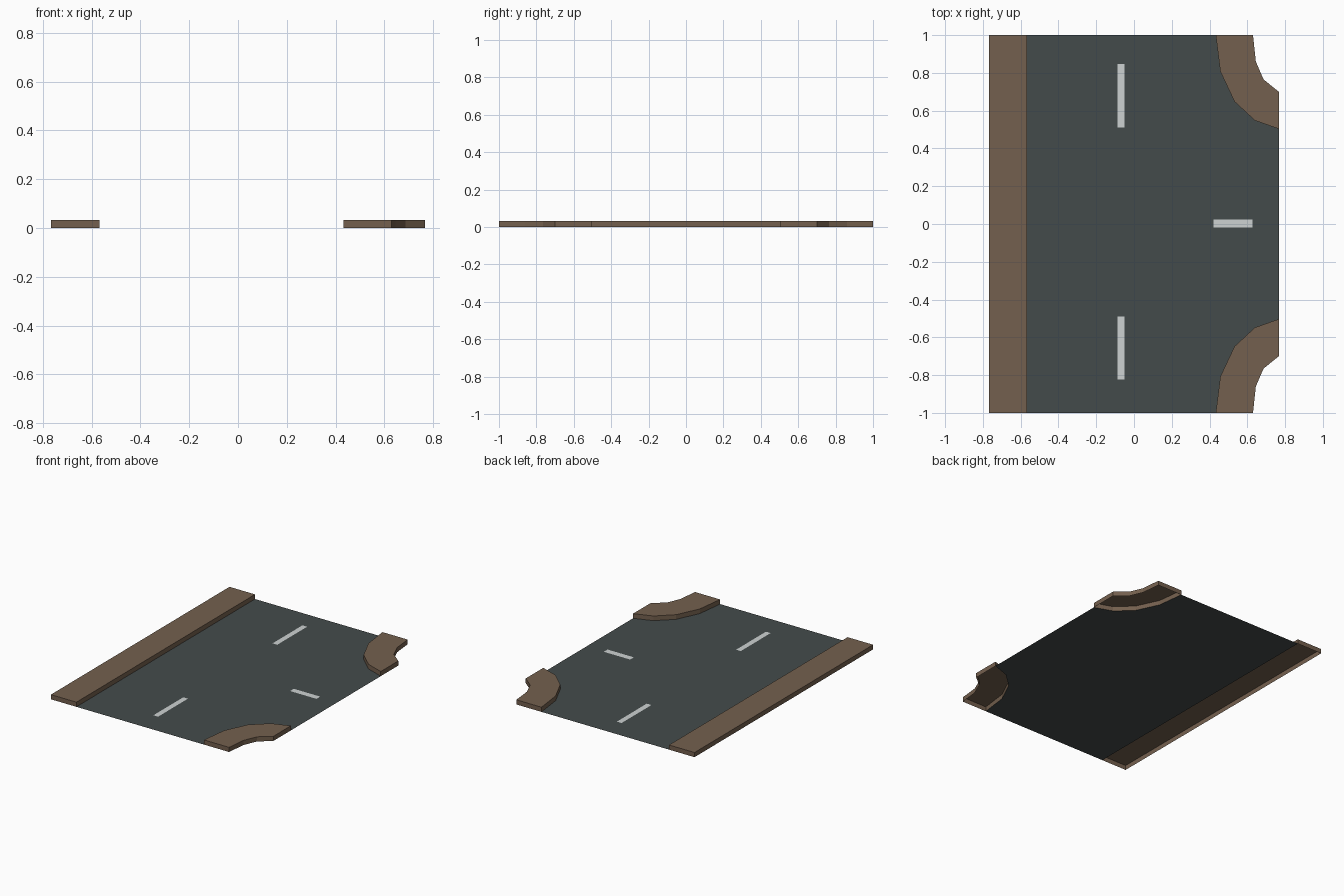
import bpy
import bmesh

if "Cube" in bpy.data.objects:
    bpy.data.objects.remove(bpy.data.objects["Cube"])

HEIGHT = 0.033   # kerb height
EDGE = 0.767     # half width of the tile
KERB_X = -0.567  # road edge along the straight pavement


def material(name, rgb):
    def linear(c):
        c /= 255
        return c / 12.92 if c <= 0.04045 else ((c + 0.055) / 1.055) ** 2.4
    m = bpy.data.materials.new(name)
    m.diffuse_color = (*[linear(c) for c in rgb], 1)
    m.use_nodes = True
    m.node_tree.nodes["Principled BSDF"].inputs["Base Color"].default_value = m.diffuse_color
    return m


asphalt = material("asphalt", (68, 75, 75))
paving = material("brown paving", (116, 96, 78))
paint = material("road paint", (205, 210, 210))


def slab(name, outline, mat, z, walls=False):
    """Flat outline (counter-clockwise) at height z, with optional walls to the ground."""
    bm = bmesh.new()
    top = [bm.verts.new((x, y, z)) for x, y in outline]
    bm.faces.new(top)
    if walls:
        low = [bm.verts.new((x, y, 0)) for x, y in outline]
        n = len(top)
        for i in range(n):
            j = (i + 1) % n
            bm.faces.new((low[i], low[j], top[j], top[i]))
    mesh = bpy.data.meshes.new(name)
    bm.to_mesh(mesh)
    bm.free()
    mesh.materials.append(mat)
    obj = bpy.data.objects.new(name, mesh)
    bpy.context.collection.objects.link(obj)
    return obj


def rect(x0, x1, y0, y1):
    return [(x0, y0), (x1, y0), (x1, y1), (x0, y1)]


# Corner curves at the back; the front ones are mirrored in y
kerb = [(0.433, 1), (0.457, 0.807), (0.532, 0.648), (0.64, 0.548), (EDGE, 0.503)]
back = [(EDGE, 0.70), (0.686, 0.765), (0.645, 0.86), (0.63, 1)]
kerb_front = [(x, -y) for x, y in kerb]
corner = kerb + back
corner_front = [(x, -y) for x, y in reversed(corner)]

# Road surface, cut round the corner pavements
slab("road", [(KERB_X, -1)] + kerb_front + kerb[::-1] + [(KERB_X, 1)], asphalt, 0)

# Pavements, hollow underneath
slab("straight_pavement", rect(-EDGE, KERB_X, -1, 1), paving, HEIGHT, True)
slab("back_corner_pavement", corner, paving, HEIGHT, True)
slab("front_corner_pavement", corner_front, paving, HEIGHT, True)

# Painted lane dashes
for name, box in (("back_dash", (-0.087, -0.05, 0.511, 0.846)),
                  ("front_dash", (-0.087, -0.05, -0.824, -0.489)),
                  ("side_dash", (0.421, 0.628, -0.018, 0.024))):
    slab(name, rect(*box), paint, 0.001)
